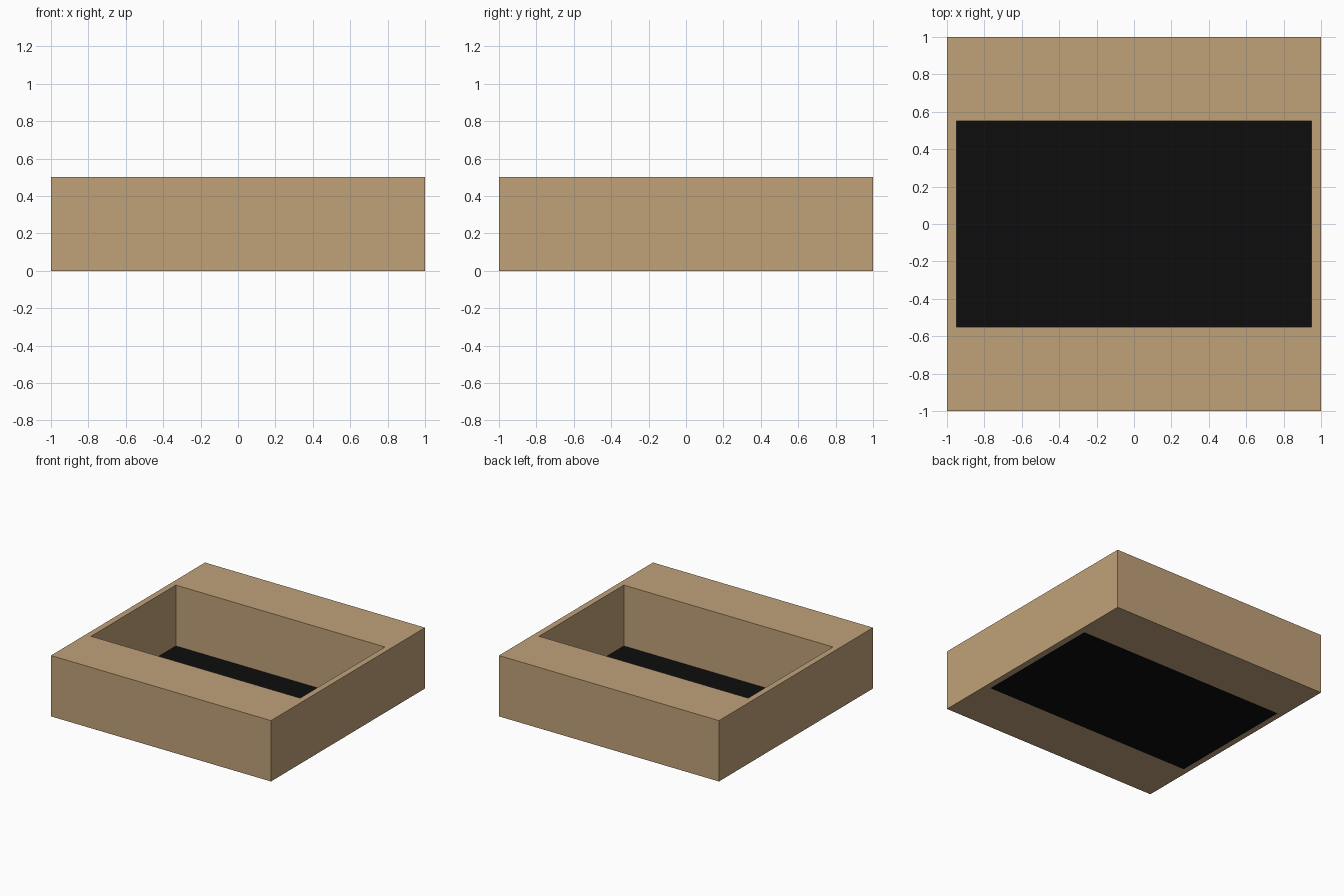
import bpy
import bmesh

if "Cube" in bpy.data.objects:
    bpy.data.objects.remove(bpy.data.objects["Cube"])

H = 0.5                      # box height
OUTER = (1.0, 1.0)           # outer half sizes
INNER = (0.95, 0.55)         # opening half sizes


def material(name, rgb):
    m = bpy.data.materials.new(name)
    m.diffuse_color = (*rgb, 1)
    m.use_nodes = True
    m.node_tree.nodes["Principled BSDF"].inputs["Base Color"].default_value = m.diffuse_color
    return m


def make(name, bm, mat):
    me = bpy.data.meshes.new(name)
    bm.to_mesh(me)
    bm.free()
    ob = bpy.data.objects.new(name, me)
    me.materials.append(mat)
    bpy.context.collection.objects.link(ob)
    return ob


def rect(bm, half, z):
    x, y = half
    return [bm.verts.new((sx * x, sy * y, z))
            for sx, sy in ((-1, -1), (1, -1), (1, 1), (-1, 1))]


# Frame: rectangular section swept round the opening
bm = bmesh.new()
rings = [rect(bm, OUTER, 0), rect(bm, OUTER, H), rect(bm, INNER, H), rect(bm, INNER, 0)]
for k in range(4):
    a, b = rings[k], rings[(k + 1) % 4]
    for i in range(4):
        j = (i + 1) % 4
        bm.faces.new((a[i], a[j], b[j], b[i]))
bmesh.ops.recalc_face_normals(bm, faces=bm.faces)
make("box_frame", bm, material("tan", (0.527, 0.361, 0.195)))

# Dark floor closing the opening at the bottom
bm = bmesh.new()
bm.faces.new(rect(bm, INNER, 0))
make("dark_floor", bm, material("black", (0.004, 0.004, 0.004)))
